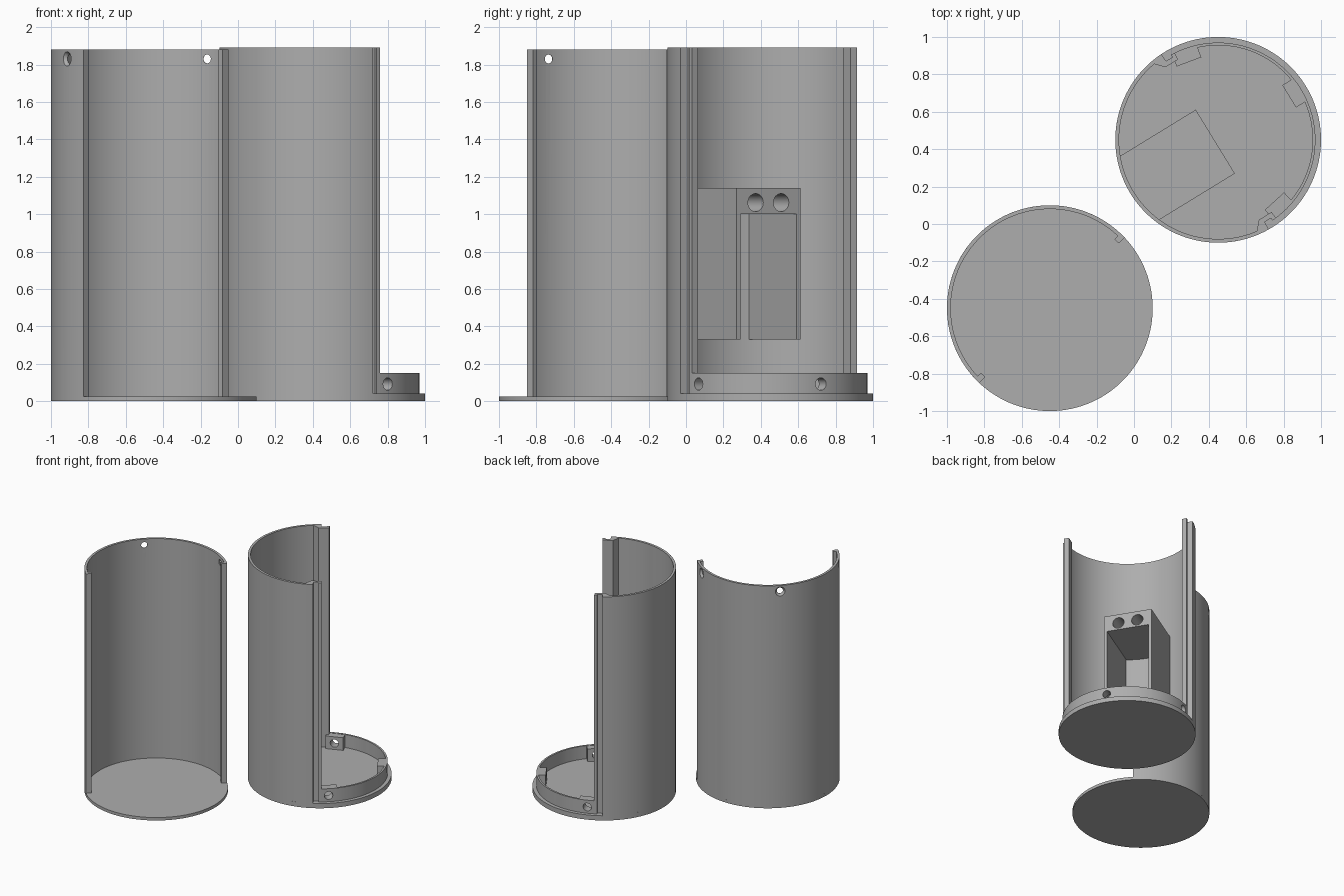
import bpy, bmesh, math
from mathutils import Matrix, Vector

if "Cube" in bpy.data.objects:
    bpy.data.objects.remove(bpy.data.objects["Cube"])

R = 0.55                      # outer radius of both shells
A = Vector((-0.45, -0.45, 0)) # cover centre
B = Vector((0.45, 0.45, 0))   # body centre
AXIS = 31.5                   # direction the body opens towards

grey = bpy.data.materials.new("plain grey")
grey.diffuse_color = (0.42, 0.42, 0.42, 1)
grey.use_nodes = True
grey.node_tree.nodes["Principled BSDF"].inputs["Base Color"].default_value = grey.diffuse_color


def pol(r, a):
    return (r * math.cos(math.radians(a)), r * math.sin(math.radians(a)))


def arc(r, a0, a1, step=3.0):
    n = max(2, round(abs(a1 - a0) / step))
    return [pol(r, a0 + (a1 - a0) * i / n) for i in range(n + 1)]


def prism(name, pts, z0, z1, loc, rot=0):
    """Extrude a 2D outline from z0 to z1, turned by rot degrees about loc."""
    bm = bmesh.new()
    face = bm.faces.new([bm.verts.new((x, y, z0)) for x, y in pts])
    top = bmesh.ops.extrude_face_region(bm, geom=[face])["geom"]
    bmesh.ops.translate(bm, vec=(0, 0, z1 - z0),
                        verts=[v for v in top if isinstance(v, bmesh.types.BMVert)])
    bmesh.ops.recalc_face_normals(bm, faces=bm.faces[:])
    bm.transform(Matrix.Translation(loc) @ Matrix.Rotation(math.radians(rot), 4, 'Z'))
    me = bpy.data.meshes.new(name)
    bm.to_mesh(me)
    bm.free()
    ob = bpy.data.objects.new(name, me)
    me.materials.append(grey)
    bpy.context.collection.objects.link(ob)
    return ob


def rect(u0, u1, v0, v1):
    return [(u0, v0), (u1, v0), (u1, v1), (u0, v1)]


def drill(ob, loc, ang, r_in, z, u0, u1, v=0, r_out=None):
    """Cut a horizontal (optionally flared) hole along direction ang from u0 to u1."""
    bm = bmesh.new()
    bmesh.ops.create_cone(bm, cap_ends=True, segments=32, radius1=r_in,
                          radius2=r_out or r_in, depth=u1 - u0)
    bm.transform(Matrix.Translation(loc) @ Matrix.Rotation(math.radians(ang), 4, 'Z')
                 @ Matrix.Translation(((u0 + u1) / 2, v, z))
                 @ Matrix.Rotation(math.pi / 2, 4, 'Y'))
    me = bpy.data.meshes.new("cutter")
    bm.to_mesh(me)
    bm.free()
    cut = bpy.data.objects.new("cutter", me)
    cut.hide_render = True
    bpy.context.collection.objects.link(cut)
    mod = ob.modifiers.new("hole", 'BOOLEAN')
    mod.operation, mod.solver, mod.object = 'DIFFERENCE', 'EXACT', cut
    bpy.context.view_layer.objects.active = ob
    bpy.ops.object.modifier_apply(modifier=mod.name)
    bpy.data.objects.remove(cut)


# --- cover: base disc and half shell with inward lips, facing away from 135 deg
prism("cover_base", arc(R, 0, 357, 3), 0, 0.025, A)
h = 91.7
cover = prism("cover_shell",
              arc(R, -h, h) + [pol(0.505, h), pol(0.505, h - 3.5)]
              + arc(0.53, h - 3.5, -h + 3.5) + [pol(0.505, -h + 3.5), pol(0.505, -h)],
              0.02, 1.88, A, 135)
# countersunk screw holes near the top
for off in (-77.5, 0, 77.5):
    drill(cover, A, 135 + off, 0.024, 1.83, 0.45, 0.60)
    drill(cover, A, 135 + off, 0.022, 1.83, 0.53, 0.555, r_out=0.043)

# --- body: base disc and half shell
prism("body_base", arc(R, 0, 357, 3), 0, 0.04, B)
e = 88
prism("body_shell", arc(R, -e, e) + arc(0.53, e, -e), 0.03, 1.89, B, AXIS + 180)

# interlocking rails on both shell edges
rail = [(0.545, -3), (0.55, 0), (0.505, 0), (0.505, 4.5), (0.52, 4.5), (0.52, 7),
        (0.48, 7), (0.48, -2.5), (0.535, -7)]
for s, name in ((1, "left_rail"), (-1, "right_rail")):
    prism(name, [pol(r, s * (e + a)) for r, a in rail], 0.03, 1.89, B, AXIS + 180)

# raised rim on the open half of the base, with three screw bosses
w = 85.5
rim = prism("base_rim", arc(0.52, -w, w) + arc(0.505, w, -w), 0.035, 0.15, B, AXIS)
for i, off in enumerate((-79, 0, 79)):
    ang = AXIS + off
    boss = prism("screw_boss_%d" % (i + 1), rect(0.445, 0.507, -0.07, 0.07),
                 0.035, 0.147, B, ang)
    for part in (rim, boss):
        drill(part, B, ang, 0.033, 0.092, 0.40, 0.60)

# --- holder inside the body: two side walls and a drilled top block
f = -0.018
for s, name in ((1, "holder_left_wall"), (-1, "holder_right_wall")):
    prism(name, rect(-0.50, f, s * 0.2, s * 0.175), 0.33, 1.0, B, AXIS)
da = math.degrees(math.asin(0.2 / 0.54))
block = prism("holder_top", [(f, 0.2)] + arc(0.54, 180 - da, 180 + da) + [(f, -0.2)],
              1.0, 1.14, B, AXIS)
for v in (-0.08, 0.08):
    drill(block, B, AXIS, 0.048, 1.062, -0.44, 0.05, v)

# smooth the round walls, keep the edges crisp
for ob in bpy.context.scene.objects:
    ob.select_set(True)
bpy.context.view_layer.objects.active = cover
bpy.ops.object.shade_smooth_by_angle(angle=math.radians(30))
